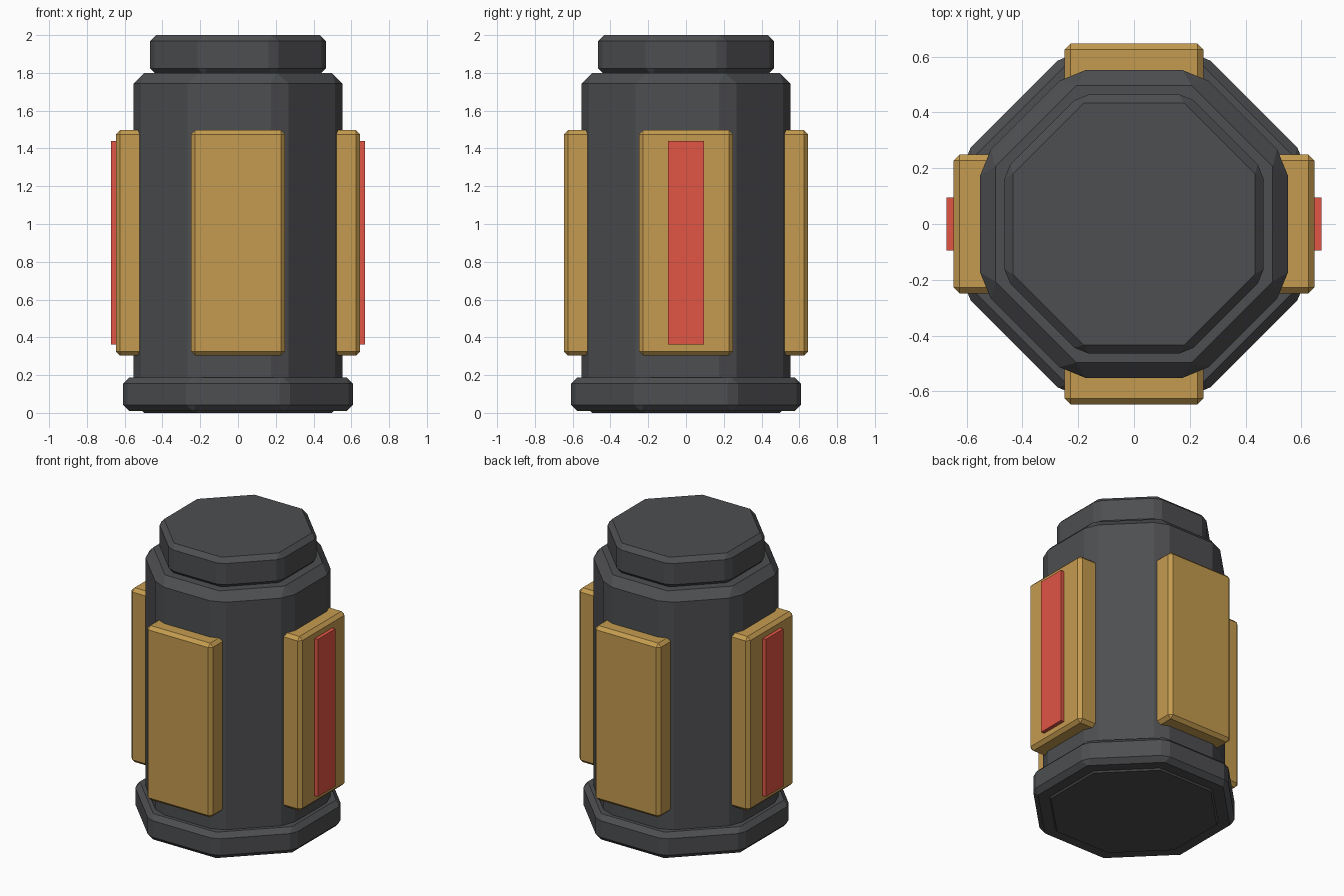
import bpy
import math

if "Cube" in bpy.data.objects:
    bpy.data.objects.remove(bpy.data.objects["Cube"])


def material(name, rgb):
    m = bpy.data.materials.new(name)
    m.diffuse_color = (*rgb, 1)
    m.use_nodes = True
    m.node_tree.nodes["Principled BSDF"].inputs["Base Color"].default_value = m.diffuse_color
    return m


DARK = material("dark_metal", (0.075, 0.077, 0.082))
GOLD = material("gold", (0.56, 0.33, 0.08))
RED = material("red", (0.75, 0.09, 0.06))


def finish(name, mat, bevel):
    ob = bpy.context.object
    ob.name = name
    ob.data.materials.append(mat)
    bpy.ops.object.transform_apply(location=False, rotation=True, scale=True)
    if bevel:
        mod = ob.modifiers.new("bevel", 'BEVEL')
        mod.width = bevel
        mod.segments = 1
        mod.limit_method = 'ANGLE'
        mod.angle_limit = math.radians(30)
    return ob


def octagon(name, apothem, z0, z1, bevel):
    """Eight-sided drum with flats facing the axes."""
    bpy.ops.mesh.primitive_cylinder_add(
        vertices=8, radius=apothem / math.cos(math.pi / 8), depth=z1 - z0,
        location=(0, 0, (z0 + z1) / 2), rotation=(0, 0, math.pi / 8))
    return finish(name, DARK, bevel)


def plate(name, mat, angle, r0, r1, half_width, z0, z1, bevel):
    """Upright plate between radii r0 and r1, facing the given direction."""
    r = (r0 + r1) / 2
    bpy.ops.mesh.primitive_cube_add(
        size=1, rotation=(0, 0, angle),
        location=(r * math.cos(angle), r * math.sin(angle), (z0 + z1) / 2))
    bpy.context.object.scale = (r1 - r0, 2 * half_width, z1 - z0)
    return finish(name, mat, bevel)


# Main canister
octagon("body", 0.552, 0.0, 1.8, 0.055)
octagon("base_ring", 0.608, 0.01, 0.187, 0.032)
octagon("cap", 0.465, 1.793, 2.0, 0.031)

# Gold side panels, with red strips on the left and right ones
for i, side in enumerate(("right", "back", "left", "front")):
    a = i * math.pi / 2
    plate(side + "_panel", GOLD, a, 0.45, 0.647, 0.249, 0.304, 1.497, 0.022)
    if side in ("right", "left"):
        plate(side + "_strip", RED, a, 0.6, 0.672, 0.095, 0.362, 1.439, 0)
